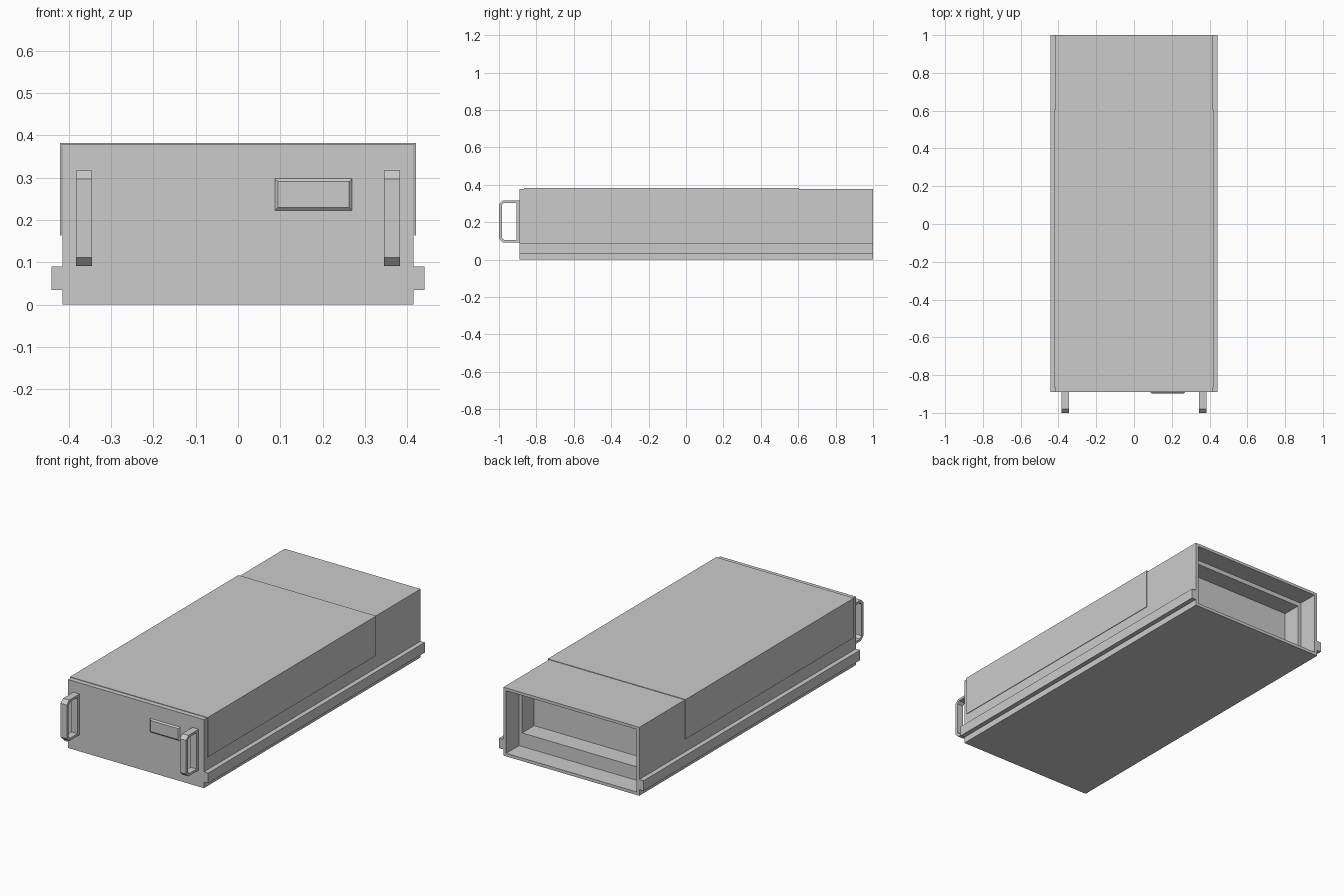
import bpy, bmesh

if "Cube" in bpy.data.objects:
    bpy.data.objects.remove(bpy.data.objects["Cube"])


def make_object(name, bm):
    bmesh.ops.recalc_face_normals(bm, faces=bm.faces)
    mesh = bpy.data.meshes.new(name)
    bm.to_mesh(mesh)
    bm.free()
    obj = bpy.data.objects.new(name, mesh)
    bpy.context.collection.objects.link(obj)
    return obj


def loft(name, rings, closed=False):
    """Skin rings of 3D points; cap both ends unless closed into a loop."""
    bm = bmesh.new()
    vr = [[bm.verts.new(p) for p in ring] for ring in rings]
    pairs = list(zip(vr, vr[1:]))
    if closed:
        pairs.append((vr[-1], vr[0]))
    else:
        bm.faces.new(vr[0])
        bm.faces.new(vr[-1])
    for a, b in pairs:
        n = len(a)
        for i in range(n):
            j = (i + 1) % n
            bm.faces.new((a[i], a[j], b[j], b[i]))
    return make_object(name, bm)


def rect(x0, x1, z0, z1, y):
    return [(x0, y, z0), (x1, y, z0), (x1, y, z1), (x0, y, z1)]


def chamfer_rect(x, y0, y1, z0, z1, c):
    """Rectangle in the yz plane with its two front corners cut."""
    pts = [(y1, z0), (y1, z1), (y0 + c, z1), (y0, z1 - c), (y0, z0 + c), (y0 + c, z0)]
    return [(x, y, z) for y, z in pts]


FRONT, BACK = -0.89, 1.0

# Hollow-ended case: outer shell, then a stepped recess in the back
steps = [(0.415, 0.0, 0.378, FRONT), (0.415, 0.0, 0.378, BACK),
         (0.398, 0.017, 0.362, BACK), (0.398, 0.017, 0.362, 0.888),
         (0.379, 0.092, 0.338, 0.888), (0.379, 0.092, 0.338, 0.783)]
loft("case", [rect(-x, x, z0, z1, y) for x, z0, z1, y in steps])

# Thin folded top cover
half = [(0.421, 0.163), (0.421, 0.382)]
inner = [(0.418, 0.379), (0.418, 0.163)]
profile = ([(-x, z) for x, z in half] + half[::-1]
           + inner[::-1] + [(-x, z) for x, z in inner])
loft("top_cover", [[(x, y, z) for x, z in profile] for y in (-0.865, 0.605)])

# Side rails and front handles
for side, s in (("left", -1), ("right", 1)):
    loft(side + "_rail", [rect(s * 0.414, s * 0.441, 0.034, 0.09, y) for y in (FRONT, BACK)])
    xa, xb = s * 0.345, s * 0.383
    outer = (-1.0, FRONT, 0.091, 0.317, 0.02)
    hole = (-0.985, -0.907, 0.104, 0.304, 0.013)
    loft(side + "_handle", [chamfer_rect(xa, *outer), chamfer_rect(xb, *outer),
                            chamfer_rect(xb, *hole), chamfer_rect(xa, *hole)], closed=True)

# Bevelled plate on the front panel
loft("front_plate", [rect(0.087, 0.27, 0.222, 0.298, FRONT),
                     rect(0.095, 0.263, 0.23, 0.291, FRONT - 0.007)])
